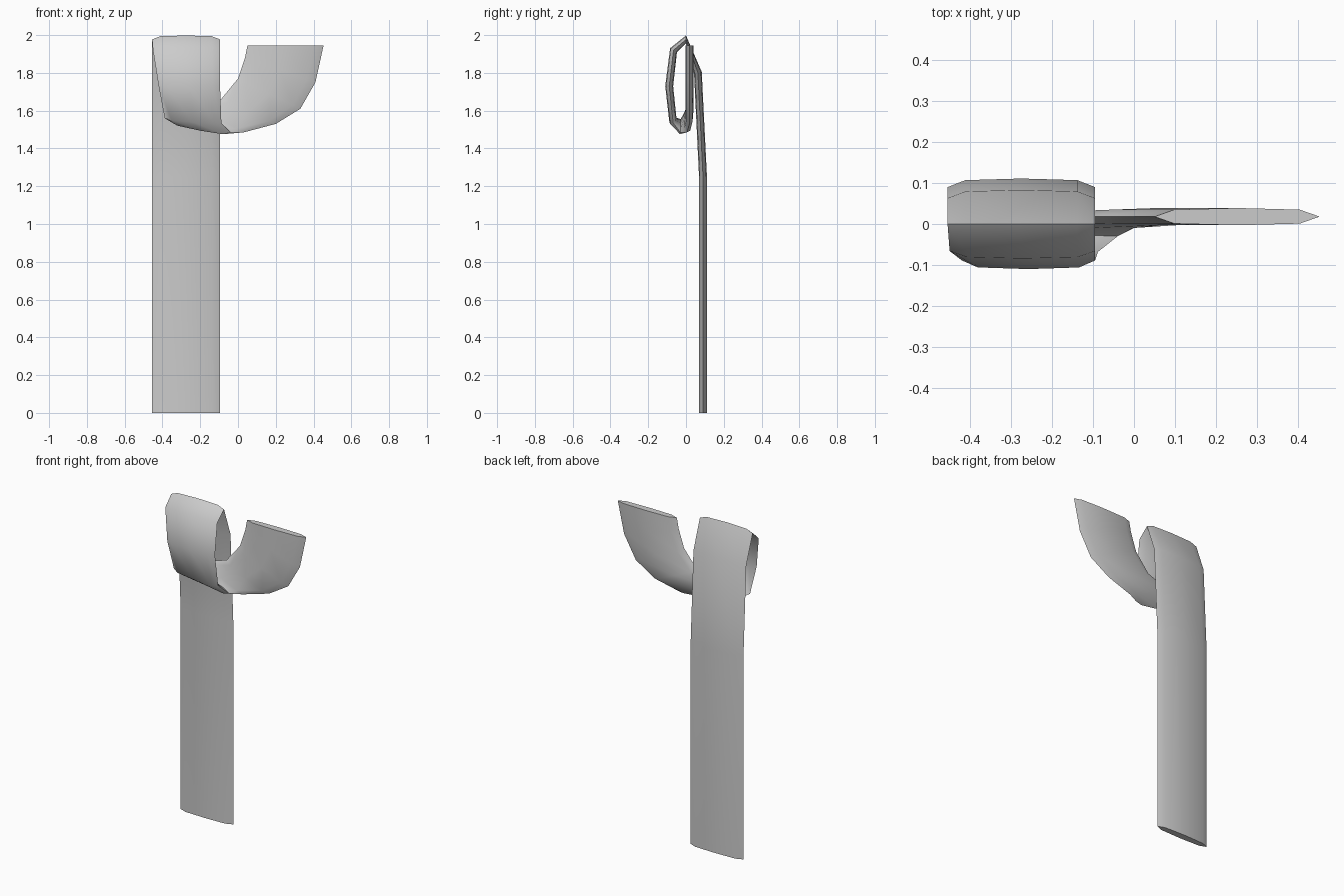
import bpy, bmesh, math
from mathutils import Vector

# Flat ribbon cross-section: (position across half width, thickness offset)
PROFILE = [(-1, 0), (-0.76, 0.017), (0, 0.021), (0.76, 0.017),
           (1, 0), (0.76, -0.017), (0, -0.021), (-0.76, -0.017)]

# Ribbon stations: left edge, right edge, angle of the outward face (0 = back, 90 = up)
STATIONS = [
    ((-0.455, 0.09, 0.0), (-0.095, 0.09, 0.0), 0),
    ((-0.455, 0.09, 1.25), (-0.095, 0.09, 1.25), 2),
    ((-0.455, 0.063, 1.80), (-0.095, 0.063, 1.80), 15),
    ((-0.455, 0.0, 1.977), (-0.095, 0.0, 1.977), 90),
    ((-0.450, -0.066, 1.92), (-0.095, -0.066, 1.92), 150),
    ((-0.420, -0.089, 1.73), (-0.095, -0.089, 1.73), 180),
    ((-0.388, -0.070, 1.56), (-0.088, -0.068, 1.535), 205),
    ((-0.360, -0.030, 1.545), (-0.040, -0.030, 1.485), 265),
    ((-0.250, 0.014, 1.61), (0.030, 0.005, 1.485), 340),
    ((-0.090, 0.018, 1.66), (0.200, 0.018, 1.53), 360),
    ((0.0, 0.018, 1.77), (0.330, 0.018, 1.61), 360),
    ((0.037, 0.018, 1.88), (0.410, 0.018, 1.75), 360),
    ((0.050, 0.018, 1.945), (0.453, 0.018, 1.945), 360),
]

# Looped strap skinned from the stations
bm = bmesh.new()
rings = []
for left, right, angle in STATIONS:
    left, right = Vector(left), Vector(right)
    mid, half = (left + right) / 2, (right - left) / 2
    a = math.radians(angle)
    normal = Vector((0, math.cos(a), math.sin(a)))
    rings.append([bm.verts.new(mid + half * u + normal * t) for u, t in PROFILE])
n = len(PROFILE)
for r0, r1 in zip(rings, rings[1:]):
    for i in range(n):
        j = (i + 1) % n
        bm.faces.new((r0[i], r0[j], r1[j], r1[i]))

# End caps
bm.faces.new(rings[0][::-1])
bm.faces.new(rings[-1])
bmesh.ops.recalc_face_normals(bm, faces=bm.faces)

mesh = bpy.data.meshes.new("looped_strap")
bm.to_mesh(mesh)
bm.free()
strap = bpy.data.objects.new("looped_strap", mesh)
bpy.context.collection.objects.link(strap)
bpy.context.view_layer.objects.active = strap
strap.select_set(True)
bpy.ops.object.shade_smooth_by_angle(angle=math.radians(60))
